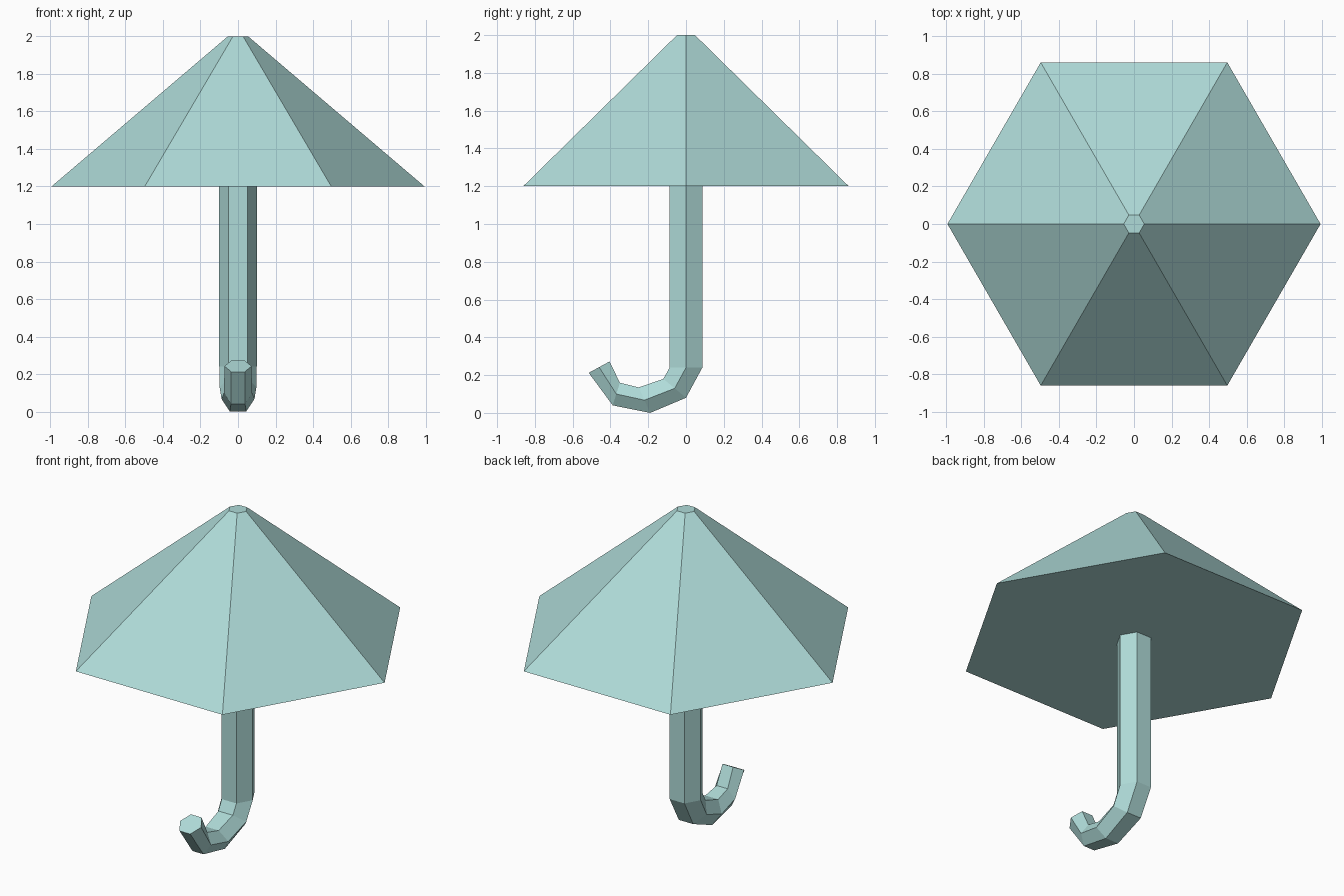
import bpy, bmesh, math

if "Cube" in bpy.data.objects:
    bpy.data.objects.remove(bpy.data.objects["Cube"])

mat = bpy.data.materials.new("pale teal")
mat.diffuse_color = (0.43, 0.71, 0.69, 1)
mat.use_nodes = True
mat.node_tree.nodes["Principled BSDF"].inputs["Base Color"].default_value = mat.diffuse_color


def loft(name, rings):
    """Skin a stack of equal-sided rings and cap both ends."""
    bm = bmesh.new()
    loops = [[bm.verts.new(p) for p in ring] for ring in rings]
    for a, b in zip(loops, loops[1:]):
        for i in range(len(a)):
            j = (i + 1) % len(a)
            bm.faces.new((a[i], a[j], b[j], b[i]))
    bm.faces.new(loops[0])
    bm.faces.new(loops[-1])
    bmesh.ops.recalc_face_normals(bm, faces=bm.faces[:])
    me = bpy.data.meshes.new(name)
    bm.to_mesh(me)
    bm.free()
    me.materials.append(mat)
    ob = bpy.data.objects.new(name, me)
    bpy.context.collection.objects.link(ob)
    return ob


def hexagon(r, z):
    return [(r * math.cos(math.radians(60 * i)), r * math.sin(math.radians(60 * i)), z)
            for i in range(6)]


def tilted_hexagon(outer, inner, r):
    """Hexagon across the handle, from its outer and inner (y, z) edges."""
    (yo, zo), (yi, zi) = outer, inner
    ym, zm = (yo + yi) / 2, (zo + zi) / 2
    return [(r, ym, zm), (r / 2, yo, zo), (-r / 2, yo, zo),
            (-r, ym, zm), (-r / 2, yi, zi), (r / 2, yi, zi)]


# six-sided canopy with a closed underside and a small flat tip
loft("canopy", [hexagon(0.995, 1.2), hexagon(0.055, 2.0)])

# shaft running down into the hooked handle
loft("shaft_and_handle", [
    hexagon(0.1, 1.25),
    hexagon(0.1, 0.24),
    tilted_hexagon((0.0, 0.08), (-0.12, 0.18), 0.098),
    tilted_hexagon((-0.19, 0.0), (-0.25, 0.135), 0.088),
    tilted_hexagon((-0.388, 0.04), (-0.35, 0.16), 0.075),
    tilted_hexagon((-0.515, 0.212), (-0.405, 0.272), 0.072),
])
